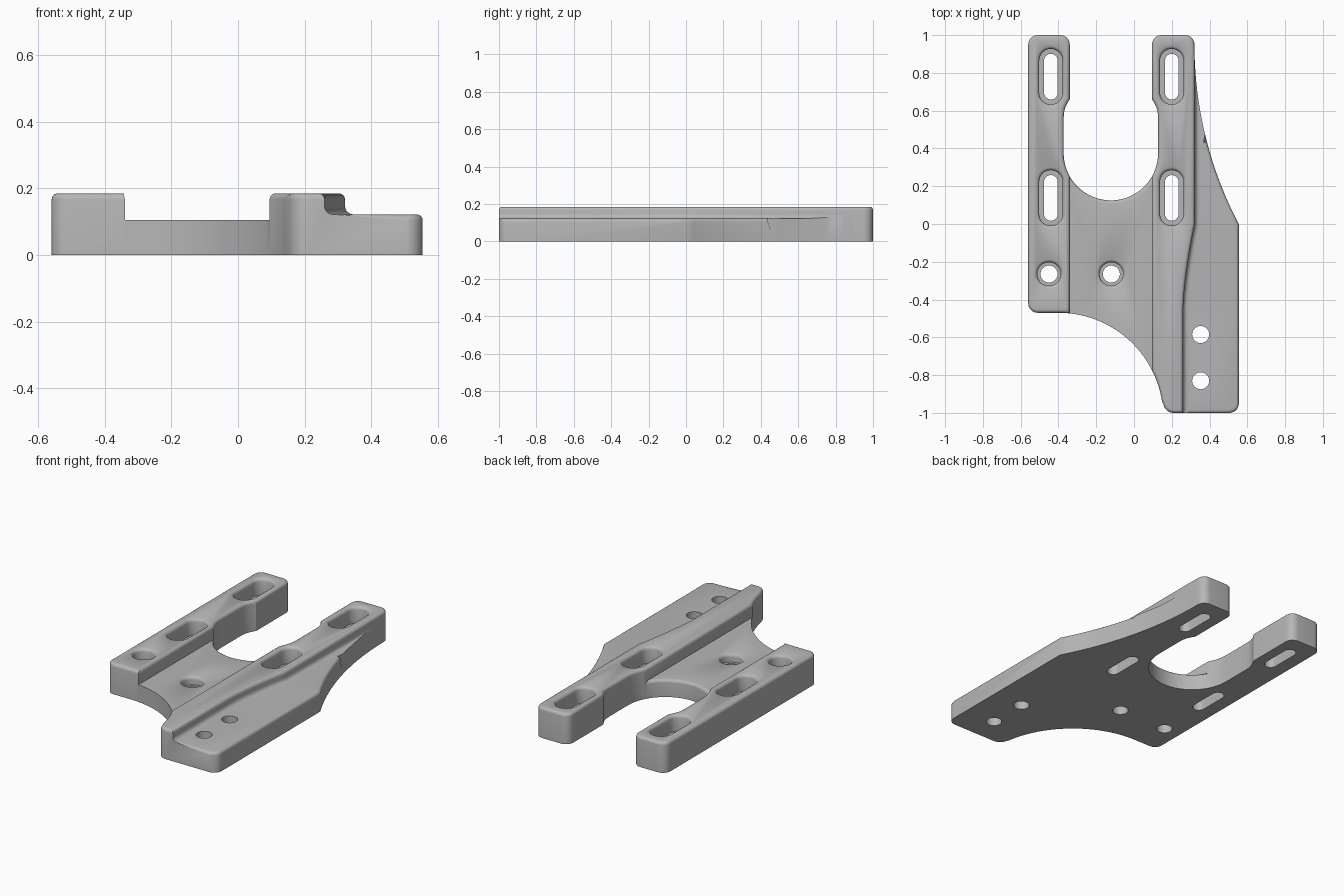
import bpy
import bmesh
from math import sin, cos, radians, hypot
from mathutils import Vector

cube = bpy.data.objects.get("Cube")
if cube:
    bpy.data.objects.remove(cube)

TOP, STEP, WEB = 0.185, 0.122, 0.105   # heights of rails, side step and web
MID = -0.1225                          # centre line of the open slot

metal = bpy.data.materials.new("grey_metal")
metal.use_nodes = True
grey = (0.47, 0.47, 0.47, 1)
metal.diffuse_color = grey
metal.node_tree.nodes["Principled BSDF"].inputs["Base Color"].default_value = grey


def arc(cx, cy, r, start, end, n=8):
    angles = [radians(start + (end - start) * i / n) for i in range(n + 1)]
    return [(cx + r * cos(a), cy + r * sin(a)) for a in angles]


def clean(points):
    out = []
    for p in points:
        if not out or hypot(p[0] - out[-1][0], p[1] - out[-1][1]) > 0.002:
            out.append(p)
    return out


def loft(bm, sections):
    rings = [[bm.verts.new(p) for p in s] for s in sections]
    n = len(rings[0])
    for a, b in zip(rings, rings[1:]):
        for i in range(n):
            j = (i + 1) % n
            bm.faces.new((a[i], a[j], b[j], b[i]))
    bm.faces.new(rings[0])
    bm.faces.new(rings[-1])


def to_object(name, bm):
    bmesh.ops.recalc_face_normals(bm, faces=bm.faces[:])
    mesh = bpy.data.meshes.new(name)
    bm.to_mesh(mesh)
    bm.free()
    ob = bpy.data.objects.new(name, mesh)
    bpy.context.scene.collection.objects.link(ob)
    return ob


def cut(ob, cutter):
    mod = ob.modifiers.new("cut", 'BOOLEAN')
    mod.operation, mod.solver, mod.object = 'DIFFERENCE', 'EXACT', cutter
    dg = bpy.context.evaluated_depsgraph_get()
    mesh = bpy.data.meshes.new_from_object(ob.evaluated_get(dg))
    ob.modifiers.clear()
    ob.data = mesh
    bpy.data.objects.remove(cutter)


# Plan outline, counter-clockwise from the front left corner
notch = [(0.2175, 0.66), (0.228, 0.645), (0.242, 0.615), (0.248, 0.59), (0.25, 0.56)]
outline = arc(-0.51, -0.42, 0.05, 180, 270)
outline += arc(-0.4, -1.025, 0.555, 90, 9, 28)
outline += arc(0.21, -0.945, 0.055, 190, 270)
outline += arc(0.505, -0.95, 0.05, 270, 360)
R = 2.04
for i in range(25):
    y = 0.95 * i / 24
    outline.append((0.32 + R - (R * R - (0.95 - y) ** 2) ** 0.5, y))
outline += arc(0.27, 0.95, 0.05, 0, 90) + arc(0.145, 0.95, 0.05, 90, 180)
outline += [(MID + x, y) for x, y in notch]
outline += arc(MID, 0.375, 0.25, 0, -180, 36)
outline += [(MID - x, y) for x, y in reversed(notch)]
outline += arc(-0.39, 0.95, 0.05, 0, 90) + arc(-0.51, 0.95, 0.05, 90, 180)
outline = clean(outline)

bm = bmesh.new()
loft(bm, [[(x, y, z) for x, y in outline] for z in (0, TOP)])
plate = to_object("bracket_plate", bm)

# Channel between the two rails
bm = bmesh.new()
channel = [(-0.34, WEB), (0.095, WEB), (0.095, 0.3), (-0.34, 0.3)]
loft(bm, [[(x, y, z) for x, z in channel] for y in (-1.2, 0.45)])
cut(plate, to_object("channel_cutter", bm))

# Lower side step, with a fillet against the curving rail wall
fillet = 0.025
section = [(0, 0.3)] + arc(fillet, STEP + fillet, fillet, 180, 270, 5)
section += [(1, STEP), (1, 0.3)]
sections = []
for y in [-1.1, -0.45] + [-0.45 + 0.45 * i / 12 for i in range(1, 13)] + [1.1]:
    t = min(max((y + 0.45) / 0.45, 0), 1)
    x = 0.26 + 0.0615 * t ** 1.5
    sections.append([(x + d, y, z) for d, z in section])
bm = bmesh.new()
loft(bm, sections)
cut(plate, to_object("step_cutter", bm))

# Rounded upper rims
bm = bmesh.new()
bm.from_mesh(plate.data)
bmesh.ops.remove_doubles(bm, verts=bm.verts[:], dist=0.0001)
bm.normal_update()
rims = []
for e in bm.edges:
    if len(e.link_faces) != 2:
        continue
    slopes = sorted(abs(f.normal.z) for f in e.link_faces)
    if slopes[0] > 0.1 or slopes[1] < 0.9 or not e.is_convex:
        continue

    def level(h):
        return all(abs(v.co.z - h) < 0.001 for v in e.verts)

    ys = [v.co.y for v in e.verts]
    if level(TOP) or (level(STEP) and max(ys) < 0.45) or (level(WEB) and min(ys) > 0):
        rims.append(e)
bmesh.ops.bevel(bm, geom=rims, offset=0.018, segments=4, profile=0.5,
                affect='EDGES', clamp_overlap=False)
bm.to_mesh(plate.data)
bm.free()


# Counterbored slots and holes, and plain holes
def stadium(cx, cy, r, half, z):
    pts = arc(cx, cy + half, r, 0, 180, 16) + arc(cx, cy - half, r, 180, 360, 16)
    if half == 0:
        pts = arc(cx, cy, r, 0, 360, 32)[:-1]
    return [(x, y, z) for x, y in pts]


def bore(bm, cx, cy, half, r, floor, top):
    steps = [(r, -0.05), (r, floor), (0.062, floor), (0.062, top - 0.018),
             (0.065, top - 0.009), (0.07, top - 0.004), (0.078, top), (0.078, 0.3)]
    loft(bm, [stadium(cx, cy, rad, half, z) for rad, z in steps])


bm = bmesh.new()
for x in (-0.44, 0.2):
    for y in (0.78, 0.138):
        bore(bm, x, y, 0.085, 0.036, 0.085, TOP)
bore(bm, -0.45, -0.265, 0, 0.045, 0.085, TOP)
bore(bm, -0.12, -0.265, 0, 0.045, 0.055, WEB)
for y in (-0.585, -0.83):
    loft(bm, [stadium(0.353, y, 0.045, 0, z) for z in (-0.05, 0.3)])
cut(plate, to_object("hole_cutter", bm))

# Finish
plate.data.materials.clear()
plate.data.materials.append(metal)
for p in plate.data.polygons:
    p.material_index = 0
bpy.ops.object.select_all(action='DESELECT')
plate.select_set(True)
bpy.context.view_layer.objects.active = plate
bpy.ops.object.shade_smooth_by_angle(angle=radians(30))
